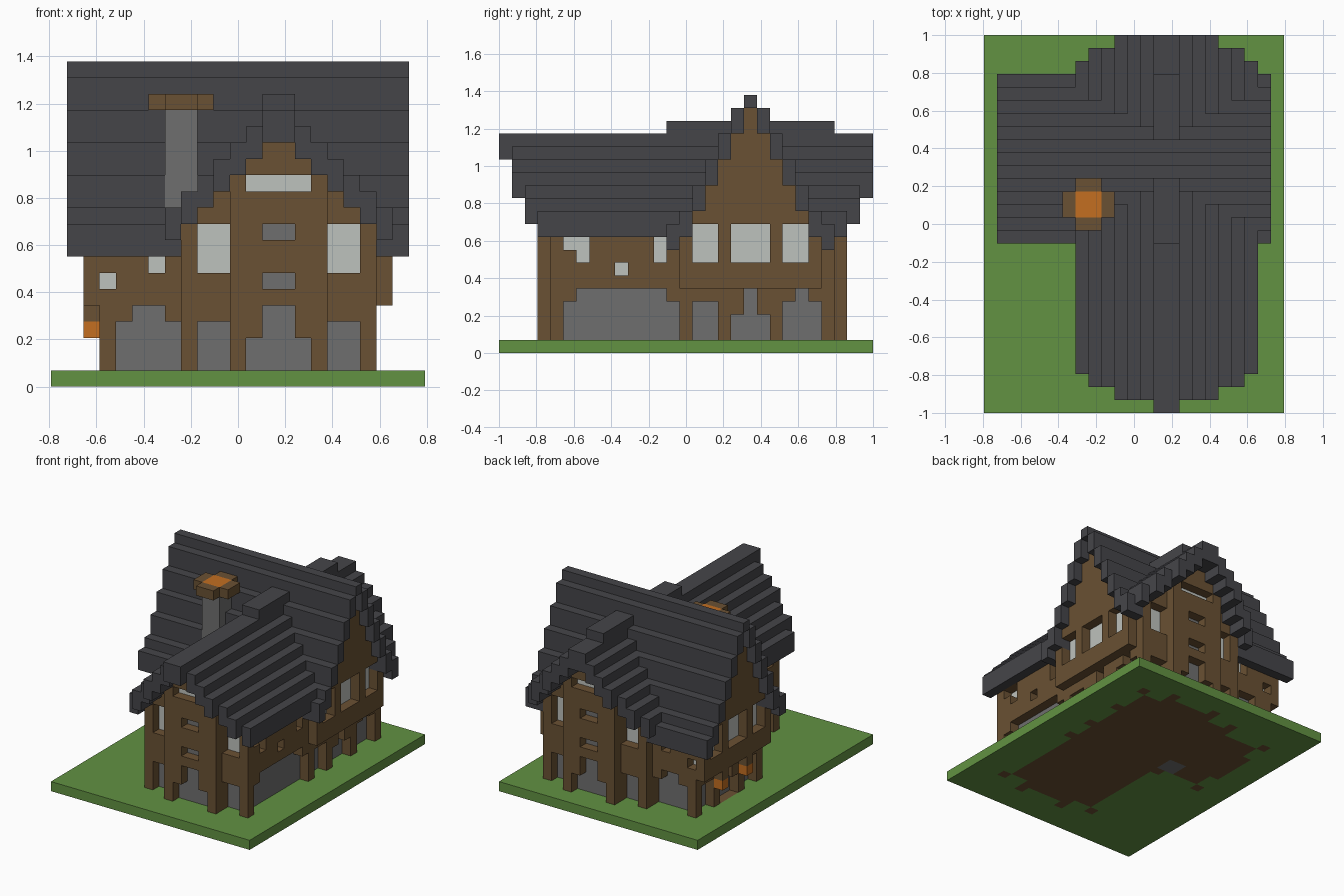
import bpy, bmesh
from itertools import product
from mathutils import Vector

if "Cube" in bpy.data.objects:
    bpy.data.objects.remove(bpy.data.objects["Cube"], do_unlink=True)

UNIT = 2 / 29                      # edge of one block
ORIGIN = Vector((11.5, 14.5, 0))   # centre of the ground, in blocks
grid = {}                          # block position -> part name


def material(name, code):
    """Flat material from an sRGB colour."""
    def linear(c):
        return c / 12.92 if c <= 0.04045 else ((c + 0.055) / 1.055) ** 2.4
    colour = [linear(int(code[n:n + 2], 16) / 255) for n in (0, 2, 4)] + [1]
    mat = bpy.data.materials.new(name)
    mat.use_nodes = True
    mat.diffuse_color = colour
    bsdf = mat.node_tree.nodes["Principled BSDF"]
    bsdf.inputs["Base Color"].default_value = colour
    bsdf.inputs["Roughness"].default_value = 0.9
    return mat


def span(r):
    """Inclusive range from a number or a (first, last) pair in any order."""
    a, b = r if isinstance(r, tuple) else (r, r)
    return range(min(a, b), max(a, b) + 1)


def cells(i, j, k):
    return product(span(i), span(j), span(k))


def fill(part, i, j, k):
    for c in cells(i, j, k):
        grid[c] = part


def niche(part, i, j, k, inward):
    """Cut a one-block recess and line its back with another part."""
    for c in cells(i, j, k):
        grid.pop(c, None)
        grid[c[0] + inward[0], c[1] + inward[1], c[2]] = part


def flip(r, total):
    return tuple(total - n for n in r) if isinstance(r, tuple) else total - r


def wing_step(i):
    """Steps away from the two-block ridge of the wing roof."""
    return 13 - i if i < 14 else i - 14


MAIN_BOTTOM = [19, 17, 15, 13, 11, 9, 8]
MAIN_TOP = [19, 18, 16, 14, 12, 10, 9]


def in_main(j, k):
    d = abs(j - 19)
    return d < 7 and k < MAIN_BOTTOM[d]


def in_wing(i, k):
    return 8 <= i <= 19 and k < 15 - wing_step(i)


# Ground and the wooden floor let into it
fill("ground", (0, 22), (0, 28), 0)
fill("floor", (4, 18), (15, 23), 0)
fill("floor", (9, 18), (5, 24), 0)
fill("floor", (12, 15), (4, 25), 0)
fill("floor", 3, (18, 20), 0)

# Walls of the main house, with an overhanging upper storey at both gables
for i, j, k in cells((2, 20), (14, 24), (1, 18)):
    if in_main(j, k) and (k > 4 or 3 <= i <= 19):
        grid[i, j, k] = "walls"

# Walls of the cross wing, its middle bay standing one block proud
for i, j, k in cells((8, 19), (3, 26), (1, 14)):
    if in_wing(i, k) and (4 <= j <= 25 or 11 <= i <= 16):
        grid[i, j, k] = "walls"

# Main roof
for i, j in product(span((1, 21)), span((13, 25))):
    d = abs(j - 19)
    for k in span((MAIN_BOTTOM[d], MAIN_TOP[d])):
        if not in_wing(i, k):
            grid[i, j, k] = "main_roof"

# Wing roof, with longer eaves towards the ridge
for i in span((7, 20)):
    e = wing_step(i)
    first = 0 if e == 0 else 1 if e < 4 else 2 if e < 6 else 3
    last = 28 if e < 4 else 27 if e < 6 else 26
    for j, k in product(span((first, last)), span((15 - e, 16 - e))):
        if not in_main(j, k):
            grid[i, j, k] = "wing_roof"
for c in cells((13, 14), (13, 25), 17):
    grid.setdefault(c, "wing_roof")

STONE, GLASS = "stone_panels", "window_panes"

# Front and back of the wing: middle bay, then the side bays
MIDDLE = [(STONE, (12, 15), (1, 2)), (STONE, (13, 14), (3, 4)),
          (STONE, (13, 14), 6), (STONE, (13, 14), 9), (GLASS, (12, 15), 12)]
for front, step in ((True, 1), (False, -1)):
    for part, i, k in MIDDLE:
        niche(part, i, 3 if front else 26, k, (0, step))
    for part, k in ((STONE, (1, 3)), (GLASS, (7, 9))):
        for i in ((9, 10), (17, 18)):
            niche(part, i, 4 if front else 25, k, (0, step))

# Long sides of the wing
SIDE = [(STONE, (5, 13), (1, 3)), (STONE, (6, 12), 4), (GLASS, (5, 6), 8),
        (GLASS, 6, 7), (GLASS, 12, (7, 8)), (GLASS, 9, 6)]
for part, j, k in SIDE:
    niche(part, 19, j, k, (-1, 0))
    niche(part, 8, j, k, (1, 0))

# Front and back of the narrow end of the house
END = [(STONE, (4, 7), (1, 3)), (STONE, (5, 6), 4), (GLASS, 3, 6),
       (GLASS, 6, (7, 8)), (GLASS, 7, 8)]
for part, i, k in END:
    niche(part, i, 14, k, (0, 1))
    niche(part, i, flip(14, 38), k, (0, -1))

# Gable ends: ground floor panels and upper windows
for ground_i, upper_i, last, step in ((19, 20, 24, -1), (3, 2, 23, 1)):
    for j, k in (((15, 16), (1, 3)), ((18, 20), (1, 2)), (19, (3, 4)),
                 ((22, last), (1, 3)), (23, 4 if last == 24 else 3)):
        niche(STONE, ground_i, j, k, (step, 0))
    for j in ((15, 16), (18, 20), (22, 23)):
        niche(GLASS, upper_i, j, (7, 9), (step, 0))

# Lanterns hung on brackets beside the gable door
for j in (17, 21):
    fill("walls", 2, j, 4)
    fill("lanterns", 2, j, 3)

# Chimney with a cross-shaped cap around glowing embers
fill("chimney", (7, 8), (15, 16), (0, 16))
fill("chimney_cap", (6, 9), (15, 16), 17)
fill("chimney_cap", (7, 8), (14, 17), 17)
fill("embers", (7, 8), (15, 16), 17)

# Timber posts run down through the ground
for i, j, k in [c for c, part in grid.items() if part == "walls" and c[2] == 1]:
    if grid[i, j, 0] == "ground":
        grid[i, j, 0] = "floor"

wood = material("brown timber", "6A5133")
slate = material("dark slate", "454549")
stone = material("grey stone", "6F6F6F")
glow = material("orange glow", "C36E21")
PARTS = {"ground": material("grass green", "629242"), "floor": wood,
         "walls": wood, "main_roof": slate, "wing_roof": slate,
         "chimney": stone, STONE: stone, "chimney_cap": wood, "embers": glow,
         "lanterns": glow, GLASS: material("pale glass", "BEC2BD")}

AXES = [Vector(a) for a in ((1, 0, 0), (0, 1, 0), (0, 0, 1))]


def build(name, mat):
    """Make one mesh from the exposed block faces of a part."""
    bm = bmesh.new()
    verts = {}

    def corner(p):
        key = tuple(int(n) for n in p)
        if key not in verts:
            verts[key] = bm.verts.new((p / 2 - ORIGIN) * UNIT)
        return verts[key]

    for c in [c for c, part in grid.items() if part == name]:
        middle = 2 * Vector(c) + Vector((1, 1, 1))
        for axis, sign in product(range(3), (1, -1)):
            n = AXES[axis] * sign
            if tuple(int(a + b) for a, b in zip(c, n)) in grid:
                continue
            u = AXES[(axis + 1) % 3]
            w = n.cross(u)
            bm.faces.new([corner(middle + n + q)
                          for q in (u + w, w - u, -u - w, u - w)])
    mesh = bpy.data.meshes.new(name)
    bm.to_mesh(mesh)
    bm.free()
    mesh.materials.append(mat)
    bpy.context.scene.collection.objects.link(bpy.data.objects.new(name, mesh))


for part_name, part_material in PARTS.items():
    build(part_name, part_material)
